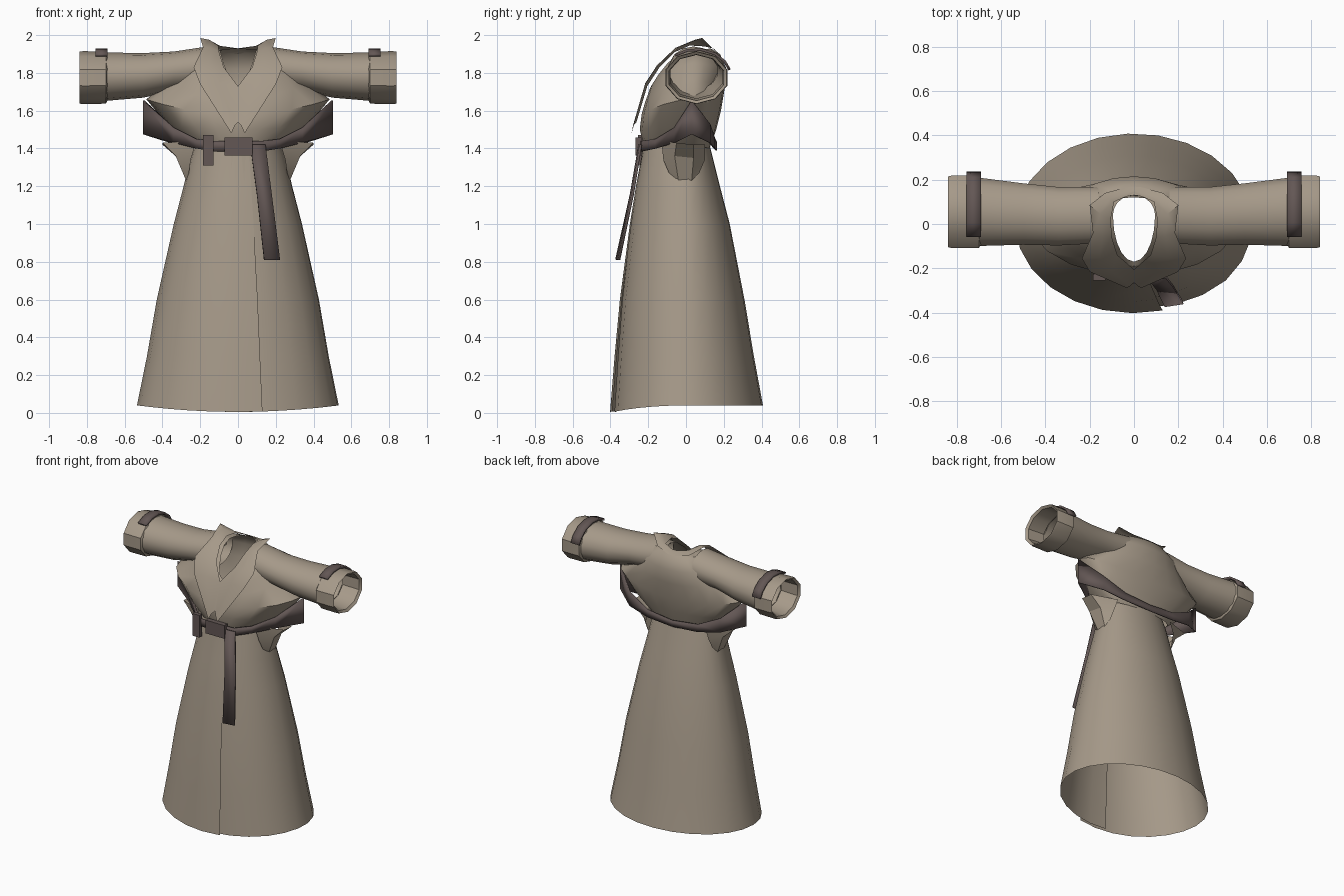
import bpy, bmesh
from math import sin, cos, pi, radians

if "Cube" in bpy.data.objects:
    bpy.data.objects.remove(bpy.data.objects["Cube"])

def material(name, rgb):
    m = bpy.data.materials.new(name)
    m.diffuse_color = (*rgb, 1)
    m.use_nodes = True
    m.node_tree.nodes["Principled BSDF"].inputs["Base Color"].default_value = m.diffuse_color
    return m

CLOTH = material("tan_cloth", (0.38, 0.32, 0.25))
STRAP = material("brown_strap", (0.125, 0.095, 0.09))

def loft(name, rows, mat, closed=False, mirror=False, thick=0, smooth=40):
    """Skin a grid of points; rows all have the same length."""
    bm = bmesh.new()
    grid = [[bm.verts.new(p) for p in row] for row in rows]
    n = len(rows[0])
    for a, b in zip(grid, grid[1:]):
        for i in range(n if closed else n - 1):
            j = (i + 1) % n
            bm.faces.new((a[i], a[j], b[j], b[i]))
    bmesh.ops.recalc_face_normals(bm, faces=bm.faces)
    me = bpy.data.meshes.new(name)
    bm.to_mesh(me)
    bm.free()
    me.materials.append(mat)
    me.shade_smooth()
    me.set_sharp_from_angle(angle=radians(smooth))
    ob = bpy.data.objects.new(name, me)
    bpy.context.collection.objects.link(ob)
    if mirror:
        m = ob.modifiers.new("mirror", 'MIRROR')
        m.merge_threshold = 0.002
    if thick:
        s = ob.modifiers.new("thickness", 'SOLIDIFY')
        s.thickness = thick
        s.offset = 0
    return ob

def spline(rows, t):
    """Linear blend between table rows, t in 0..len-1."""
    i = min(int(t), len(rows) - 2)
    return [a + (b - a) * (t - i) for a, b in zip(rows[i], rows[i + 1])]

# skirt: one wrapped sheet whose left panel overlaps the right one in front
SKIRT = [(1.44, .22, -.225, .12), (1.36, .25, -.235, .14), (1.2, .288, -.265, .18),
         (1.0, .34, -.297, .232), (.6, .43, -.35, .31), (.3, .482, -.378, .36),
         (.04, .535, -.402, .408)]
N = 26
rows = []
for z, rx, yf, yb in SKIRT:
    row = []
    for i in range(N + 1):
        k = i / N
        a = radians(-76 - 382 * k)
        f = 1 - .07 * max(0, (k - .85) / .15) * (1.44 - z) / 1.4
        s = sin(a)
        hem = .035 * max(0, -s) ** 2 if z < .1 else 0
        row.append((rx * f * cos(a), (-yf if s < 0 else yb) * f * s, z - hem))
    rows.append(row)
loft("skirt", rows, CLOTH)

# bodice: z at side, front, back; half width; front and back depth
BODICE = [(1.41, 1.41, 1.40, .24, -.22, .125), (1.52, 1.50, 1.50, .37, -.245, .16),
          (1.66, 1.58, 1.60, .485, -.235, .185), (1.76, 1.65, 1.72, .36, -.215, .205),
          (1.85, 1.69, 1.82, .30, -.20, .215), (1.925, 1.72, 1.90, .19, -.19, .18),
          (1.92, 1.73, 1.93, .095, -.17, .13)]
rows = []
for zs, zf, zb, rx, yf, yb in BODICE:
    row = []
    for i in range(20):
        s, c = sin(2 * pi * i / 20), cos(2 * pi * i / 20)
        z = zs + ((zf if s < 0 else zb) - zs) * s * s
        row.append((rx * c, .04 + ((.04 - yf) if s < 0 else (yb - .04)) * s, z))
    rows.append(row)
loft("bodice", rows, CLOTH, closed=True)

# flared folds of cloth below the belt at each side
loft("side_fold", [[(.22, -.13, 1.44), (.40, -.05, 1.43), (.40, .04, 1.42), (.22, .10, 1.42)],
                   [(.25, -.12, 1.34), (.33, -.06, 1.36), (.32, .04, 1.35), (.25, .10, 1.34)],
                   [(.26, -.09, 1.27), (.275, -.04, 1.23), (.275, .03, 1.23), (.26, .07, 1.27)]],
     CLOTH, mirror=True, smooth=25)

# sleeves and cuffs
def tube(name, rings, sides):
    rows = [[(x, y + ry * cos(2 * pi * (i + .5) / sides), z + rz * sin(2 * pi * (i + .5) / sides))
             for i in range(sides)] for x, y, z, ry, rz in rings]
    return loft(name, rows, CLOTH, closed=True, mirror=True)

tube("sleeve", [(.16, .04, 1.83, .13, .11), (.34, .035, 1.81, .135, .103),
                (.5, .045, 1.787, .142, .118), (.7, .055, 1.78, .158, .128)], 14)
tube("cuff", [(.69, .055, 1.78, .155, .124), (.70, .055, 1.775, .172, .138),
              (.82, .055, 1.775, .172, .14), (.838, .055, 1.775, .168, .138),
              (.825, .055, 1.775, .152, .122), (.70, .055, 1.78, .145, .115)], 10)

# cuff straps bent over the top of each cuff
rows = []
for x in (.69, .755):
    rows.append([(x, .055 + .182 * cos(radians(a)), 1.778 + .146 * sin(radians(a)))
                 for a in (128, 105, 82, 58, 34, 15)])
loft("cuff_strap", rows, STRAP, mirror=True, thick=.014, smooth=30)

# shawl collar with front lapels
inner = [(0, .14, 1.93), (.09, .10, 1.94), (.105, .02, 1.945), (.10, -.06, 1.91),
         (.075, -.14, 1.83), (0, -.205, 1.73), (0, -.262, 1.54)]
outer = [(0, .175, 1.90), (.13, .14, 1.93), (.20, .085, 1.985), (.185, -.04, 1.935),
         (.235, -.155, 1.83), (.20, -.215, 1.74), (.035, -.288, 1.48)]
mid = [tuple((p + q) / 2 + d for p, q, d in zip(a, b, (0, -.006, .01)))
       for a, b in zip(inner, outer)]
mid = [(0 if i == 0 else p[0], p[1], p[2]) for i, p in enumerate(mid)]
loft("collar", [inner, mid, outer], CLOTH, mirror=True)

# belt: narrow in front and back, spreading into wide side wings
BELT = [(0, -.242, 1.385, 1.44), (.13, -.232, 1.385, 1.44), (.22, -.16, 1.40, 1.45),
        (.34, -.06, 1.43, 1.51), (.50, .03, 1.475, 1.655), (.36, .125, 1.43, 1.53),
        (.20, .15, 1.40, 1.455), (0, .16, 1.39, 1.435)]
loft("belt", [[(x, y, lo) for x, y, lo, hi in BELT], [(x, y, hi) for x, y, lo, hi in BELT]],
     STRAP, mirror=True, thick=.008, smooth=30)

# belt knot, loop and hanging end
def box(name, center, size):
    bpy.ops.mesh.primitive_cube_add(size=1, location=center)
    ob = bpy.context.object
    ob.name, ob.scale = name, size
    ob.data.materials.append(STRAP)

box("belt_knot", (.003, -.25, 1.41), (.15, .035, .095))
box("belt_loop", (-.157, -.24, 1.39), (.055, .03, .16))
loft("belt_end", [[(.065, -.245, 1.42), (.145, -.24, 1.42)],
                  [(.10, -.29, 1.16), (.178, -.282, 1.16)],
                  [(.138, -.368, .81), (.222, -.355, .81)]], STRAP, thick=.014, smooth=30)
